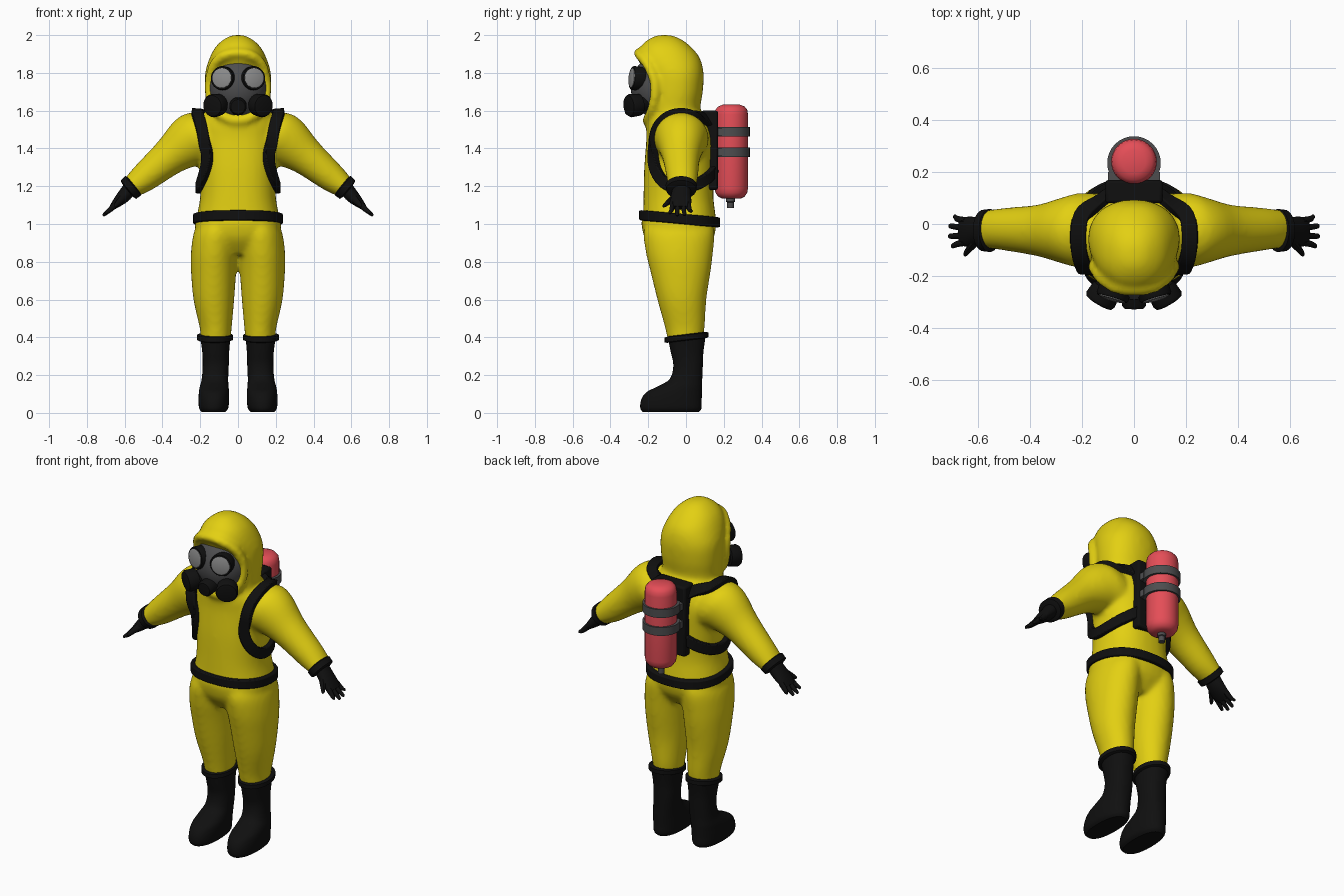
import bpy, bmesh, math
from mathutils import Vector
from mathutils.bvhtree import BVHTree

if "Cube" in bpy.data.objects:
    bpy.data.objects.remove(bpy.data.objects["Cube"])


def material(name, rgb):
    m = bpy.data.materials.new(name)
    m.diffuse_color = (*rgb, 1)
    m.use_nodes = True
    m.node_tree.nodes["Principled BSDF"].inputs["Base Color"].default_value = m.diffuse_color
    return m


YELLOW = material("suit_yellow", (0.77, 0.63, 0.006))
BLACK = material("rubber_black", (0.005, 0.005, 0.005))
GREY = material("dark_grey", (0.075, 0.075, 0.078))
LENS = material("lens_grey", (0.26, 0.26, 0.26))
RED = material("tank_red", (0.78, 0.075, 0.095))


def spline(rows, steps=4):
    """Catmull-Rom interpolation of equal-length number rows."""
    out = []
    for i in range(len(rows) - 1):
        a, b = rows[max(i - 1, 0)], rows[i]
        c, d = rows[i + 1], rows[min(i + 2, len(rows) - 1)]
        for k in range(steps):
            t = k / steps
            out.append([0.5 * (2 * q + (r - p) * t + (2 * p - 5 * q + 4 * r - s) * t * t
                               + (3 * q - p - 3 * r + s) * t ** 3)
                        for p, q, r, s in zip(a, b, c, d)])
    return out + [list(rows[-1])]


def skin(bm, rings, closed=False):
    """Join rings of points with quads, capping the ends."""
    vs = [[bm.verts.new(p) for p in ring] for ring in rings]
    n = len(vs[0])
    pairs = list(zip(vs, vs[1:])) + ([(vs[-1], vs[0])] if closed else [])
    for r0, r1 in pairs:
        for j in range(n):
            k = (j + 1) % n
            bm.faces.new((r0[j], r0[k], r1[k], r1[j]))
    if not closed:
        bm.faces.new(vs[0])
        bm.faces.new(vs[-1])


def loft(bm, rows, n=32, power=2.0, slope=0.0, steps=4):
    """Rows: x, y, z, radius across, radius in y, tilt in degrees."""
    rings = []
    for x, y, z, a, b, tilt in spline(rows, steps):
        ca, sa = math.cos(math.radians(tilt)), math.sin(math.radians(tilt))
        ring = []
        for j in range(n):
            t = math.tau * j / n
            c, s = math.cos(t), math.sin(t)
            u = a * math.copysign(abs(c) ** (2 / power), c)
            v = b * math.copysign(abs(s) ** (2 / power), s)
            ring.append((x + u * ca, y + v, z + u * sa + slope * v))
        rings.append(ring)
    skin(bm, rings)


def lathe(bm, centre, axis, profile, n=32):
    """Profile: distance along the axis, radius."""
    q = Vector(axis).to_track_quat('Z', 'Y')
    skin(bm, [[Vector(centre) + q @ Vector((r * math.cos(math.tau * j / n),
                                            r * math.sin(math.tau * j / n), t))
               for j in range(n)] for t, r in profile])


def sweep(bm, pts, normals, profile, closed=False):
    """Profile: offset along the normal, offset sideways."""
    rings, m = [], len(pts)
    for i, p in enumerate(pts):
        if closed:
            t = pts[(i + 1) % m] - pts[i - 1]
        else:
            t = pts[min(i + 1, m - 1)] - pts[max(i - 1, 0)]
        side = t.cross(normals[i]).normalized()
        nrm = side.cross(t).normalized()
        rings.append([p + nrm * a + side * b for a, b in profile])
    skin(bm, rings, closed)


def box(bm, centre, size):
    r = bmesh.ops.create_cube(bm, size=1)
    for v in r["verts"]:
        v.co = Vector(c + s * k for c, s, k in zip(centre, size, v.co))


def finish(bm, name, mat, mirror=False, bevel=0.0):
    bmesh.ops.recalc_face_normals(bm, faces=bm.faces)
    me = bpy.data.meshes.new(name)
    bm.to_mesh(me)
    bm.free()
    me.materials.append(mat)
    ob = bpy.data.objects.new(name, me)
    bpy.context.collection.objects.link(ob)
    bpy.ops.object.select_all(action='DESELECT')
    ob.select_set(True)
    bpy.context.view_layer.objects.active = ob
    bpy.ops.object.shade_smooth_by_angle(angle=math.radians(42))
    if bevel:
        b = ob.modifiers.new("bevel", 'BEVEL')
        b.width, b.segments = bevel, 2
    if mirror:
        ob.modifiers.new("mirror", 'MIRROR')
    return ob


def up(rows):
    """Upright sections on the centre line: z, y, rx, ry."""
    return [(0, y, z, a, b, 0) for z, y, a, b in rows]


# Suit: torso, hood, limbs and hood rim fused into one soft surface
bm = bmesh.new()
loft(bm, up([(.84, -.035, .13, .12), (.92, -.036, .215, .18), (1.0, -.038, .228, .198),
             (1.05, -.036, .217, .192), (1.15, -.04, .2, .185), (1.3, -.036, .203, .185),
             (1.45, -.03, .212, .18), (1.53, -.042, .2, .168), (1.59, -.05, .165, .14)]), power=2.3)
loft(bm, up([(1.48, -.05, .18, .15), (1.6, -.062, .168, .138), (1.7, -.057, .175, .146),
             (1.8, -.063, .174, .156), (1.88, -.092, .15, .165), (1.94, -.108, .117, .132),
             (1.98, -.112, .072, .083), (2.0, -.115, .03, .035)]), power=2.2)
arm = [(.08, -.03, 1.42, .15, .14, 80), (.2, -.025, 1.452, .145, .145, 72),
       (.27, -.025, 1.43, .135, .128, 62), (.365, -.025, 1.355, .1, .1, 54),
       (.5, -.02, 1.243, .077, .082, 51), (.575, -.02, 1.185, .055, .072, 50)]
leg = [(.118, -.005, .38, .078, .092, 0), (.118, -.006, .45, .085, .105, 0),
       (.128, -.022, .6, .108, .13, 0), (.129, -.029, .75, .12, .16, 0),
       (.125, -.035, .85, .124, .178, 0), (.115, -.037, .95, .12, .188, 0),
       (.1, -.037, 1.02, .1, .17, 0)]
for s in (1, -1):
    for rows in (arm, leg):
        loft(bm, [(s * x, y, z, a, b, s * t) for x, y, z, a, b, t in rows])
half = [(.07, -.243, 1.893), (.125, -.205, 1.845), (.15, -.168, 1.76),
        (.148, -.165, 1.68), (.12, -.18, 1.605), (.06, -.2, 1.56)]
loop = [(0, -.25, 1.905)] + half + [(0, -.205, 1.548)] + [(-x, y, z) for x, y, z in half[::-1]]
rim = [Vector(p) for p in spline(loop + loop[:1])[:-1]]
sweep(bm, rim, [Vector((0, 1, 0))] * len(rim),
      [(.027 * math.cos(math.tau * k / 12), .027 * math.sin(math.tau * k / 12)) for k in range(12)], True)
suit = finish(bm, "suit", YELLOW)
rem = suit.modifiers.new("fuse", 'REMESH')
rem.mode, rem.voxel_size, rem.use_smooth_shade = 'VOXEL', 0.013, True
smo = suit.modifiers.new("soften", 'SMOOTH')
smo.factor, smo.iterations = 0.5, 8

# Mask with lenses and filters
bm = bmesh.new()
bmesh.ops.create_uvsphere(bm, u_segments=40, v_segments=24, radius=1)
for v in bm.verts:
    v.co = Vector((v.co.x * .16, v.co.y * .168 - .125, v.co.z * .175 + 1.725))
finish(bm, "mask", GREY)
eye, look = (.074, -.25, 1.77), (.28, -.95, .08)
bm = bmesh.new()
lathe(bm, eye, look, [(-.03, .062), (.03, .064), (.038, .06), (.038, .05)])
finish(bm, "lens_ring", BLACK, True)
bm = bmesh.new()
lathe(bm, eye, look, [(.0, .052), (.041, .052), (.044, .045)])
finish(bm, "lens", LENS, True)
bm = bmesh.new()
lathe(bm, (.112, -.262, 1.63), (.5, -.85, -.1),
      [(-.06, .04), (-.02, .045), (-.015, .058), (.035, .062), (.048, .055), (.052, .04)])
finish(bm, "side_filter", BLACK, True)
bm = bmesh.new()
lathe(bm, (0, -.28, 1.625), (0, -1, -.1), [(-.05, .046), (.035, .046), (.045, .038), (.046, .028)])
finish(bm, "front_valve", BLACK)

# Belt
bm = bmesh.new()
loft(bm, up([(1.0, -.034, .222, .2), (1.003, -.034, .238, .214), (1.052, -.034, .238, .214),
             (1.055, -.034, .222, .2)]), n=48, power=2.3, slope=-.09, steps=1)
finish(bm, "belt", BLACK, bevel=.005)

# Boots with cuffs
bm = bmesh.new()
loft(bm, [(.13, -.08, .005, .062, .148, 0), (.129, -.08, .025, .077, .162, 0),
          (.128, -.077, .07, .081, .16, 0), (.127, -.062, .11, .08, .147, 0),
          (.126, -.032, .14, .076, .118, 0), (.122, 0, .18, .07, .086, 0),
          (.118, .011, .25, .069, .078, 0), (.118, .006, .32, .071, .086, 0),
          (.12, .003, .4, .08, .1, 0)], power=2.3)
loft(bm, [(.122, .003, .383, .085, .103, 0), (.122, .003, .388, .095, .116, 0),
          (.122, .003, .412, .095, .116, 0), (.122, .003, .417, .083, .1, 0)], slope=.12, steps=1)
finish(bm, "boot", BLACK, True)

# Gloves: cuff, palm, fingers, thumb
bm = bmesh.new()
loft(bm, [(.55, -.025, 1.207, .058, .07, 50), (.555, -.025, 1.203, .066, .083, 50),
          (.58, -.025, 1.182, .064, .08, 50), (.585, -.025, 1.178, .045, .06, 50)], steps=1)
loft(bm, [(.57, -.022, 1.19, .04, .048, 48), (.605, -.027, 1.148, .036, .054, 46),
          (.64, -.03, 1.113, .026, .058, 45), (.668, -.03, 1.086, .015, .052, 45)], n=20)
for y0, y1, tip in ((.012, .027, .695), (-.015, -.008, .712), (-.044, -.047, .714), (-.07, -.084, .703)):
    loft(bm, [(.645, y0, 1.107, .018, .014, 45), (.68, (y0 + y1) / 2, 1.073, .013, .012, 45),
              (tip - .006, y1, 1.764 - tip, .009, .01, 45), (tip, y1, 1.757 - tip, .004, .005, 45)], n=10)
loft(bm, [(.6, -.055, 1.15, .024, .02, 45), (.63, -.09, 1.118, .017, .017, 45),
          (.648, -.112, 1.098, .011, .012, 45), (.654, -.118, 1.091, .004, .005, 45)], n=10)
finish(bm, "glove", BLACK, True)

# Harness straps, laid onto the suit surface
bpy.context.view_layer.update()
tree = BVHTree.FromObject(suit, bpy.context.evaluated_depsgraph_get())
path = [(.06, .16, 1.53), (.14, .13, 1.585), (.205, .04, 1.61), (.215, -.08, 1.6),
        (.2, -.165, 1.55), (.182, -.19, 1.45), (.178, -.2, 1.36), (.195, -.16, 1.26),
        (.215, -.08, 1.195), (.205, .03, 1.2), (.14, .13, 1.25), (.06, .16, 1.3)]
pts, nrm = [], []
for p in spline(path, 5):
    loc, n, _, _ = tree.find_nearest(Vector(p))
    pts.append(loc + n * .012)
    nrm.append(n)
for _ in range(4):
    for arr in (pts, nrm):
        arr[1:-1] = [(a + b * 2 + c) / 4 for a, b, c in zip(arr, arr[1:], arr[2:])]
bm = bmesh.new()
sweep(bm, pts, nrm, [(-.02, -.03), (.016, -.03), (.016, .03), (-.02, .03)])
finish(bm, "harness_strap", BLACK, True, bevel=.005)

# Back plate
bm = bmesh.new()
box(bm, (0, .125, 1.39), (.22, .09, .42))
finish(bm, "back_plate", BLACK, bevel=.012)

# Air tank with clamps and valve
bm = bmesh.new()
lathe(bm, (0, .24, 0), (0, 0, 1), [(1.135, .05), (1.145, .07), (1.165, .084), (1.19, .088), (1.58, .088),
                                   (1.605, .084), (1.622, .07), (1.632, .045)])
finish(bm, "air_tank", RED)
bm = bmesh.new()
for z in (1.355, 1.463):
    lathe(bm, (0, .235, z), (0, 0, 1), [(0, .085), (0, .103), (.05, .103), (.05, .085)])
    box(bm, (0, .175, z + .025), (.2, .05, .04))
finish(bm, "tank_clamps", GREY)
bm = bmesh.new()
lathe(bm, (0, .235, 0), (0, 0, 1), [(1.085, .018), (1.115, .018), (1.118, .024), (1.15, .024)], 20)
finish(bm, "tank_valve", GREY)
